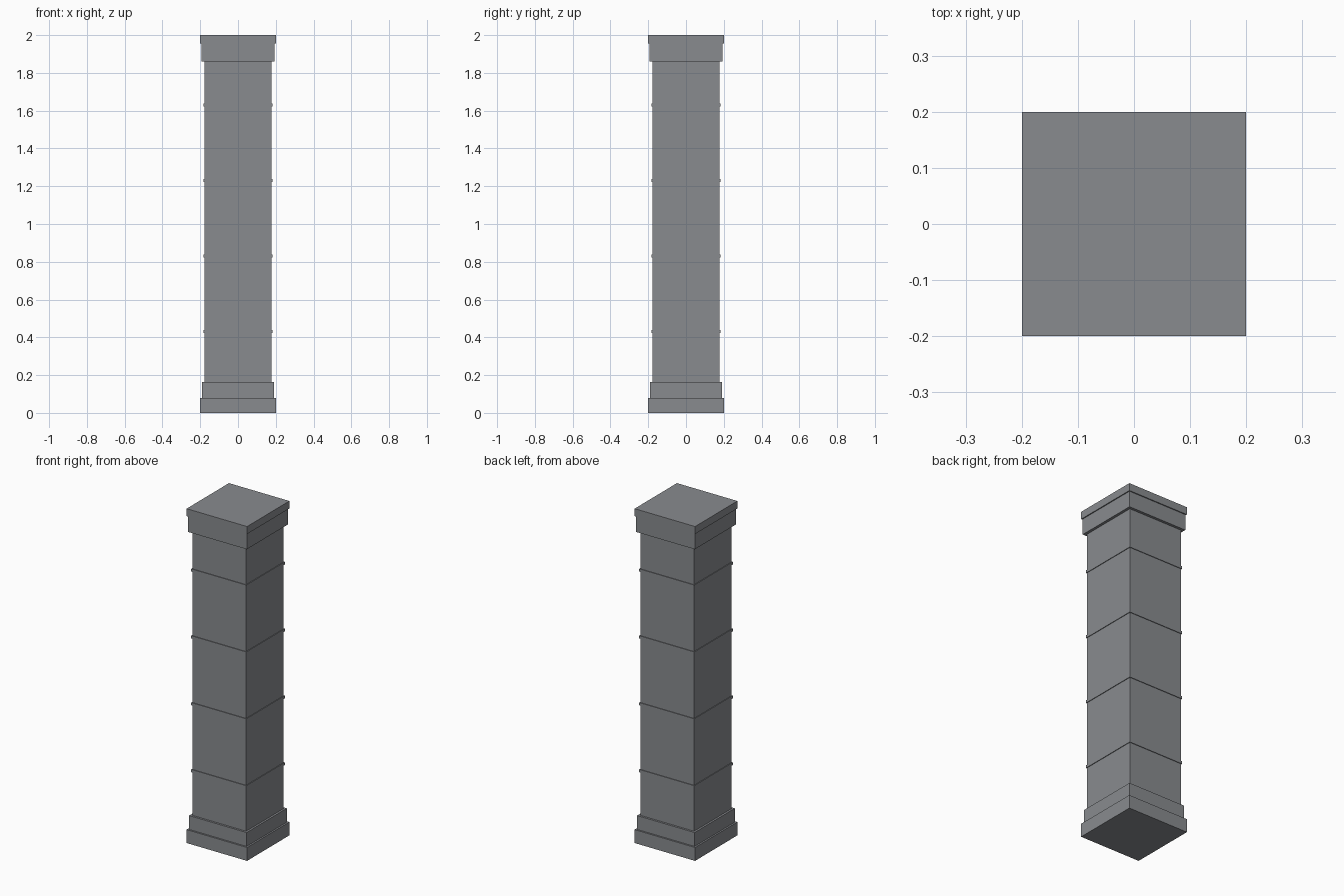
import bpy

if "Cube" in bpy.data.objects:
    bpy.data.objects.remove(bpy.data.objects["Cube"])

stone = bpy.data.materials.new("grey stone")
stone.diffuse_color = (0.25, 0.26, 0.275, 1)
stone.use_nodes = True
stone.node_tree.nodes["Principled BSDF"].inputs["Base Color"].default_value = stone.diffuse_color


def block(name, half, z0, z1):
    """Square block centred on the axis, from z0 up to z1."""
    bpy.ops.mesh.primitive_cube_add(size=1, location=(0, 0, (z0 + z1) / 2))
    ob = bpy.context.object
    ob.name = name
    ob.scale = (half * 2, half * 2, z1 - z0)
    bpy.ops.object.transform_apply(location=False, rotation=False, scale=True)
    ob.data.materials.append(stone)
    return ob


# stepped base
block("base_plinth", 0.2, 0, 0.08)
block("base_step", 0.19, 0.08, 0.163)

# shaft
block("shaft", 0.178, 0.163, 1.86)

# thin raised joint bands, evenly spaced up the shaft
for i in range(4):
    z = 0.43 + 0.4 * i
    block(f"joint_band_{i + 1}", 0.182, z - 0.008, z + 0.008)

# stepped capital
block("capital_step", 0.194, 1.86, 1.955)
block("capital_slab", 0.2, 1.955, 2.0)
